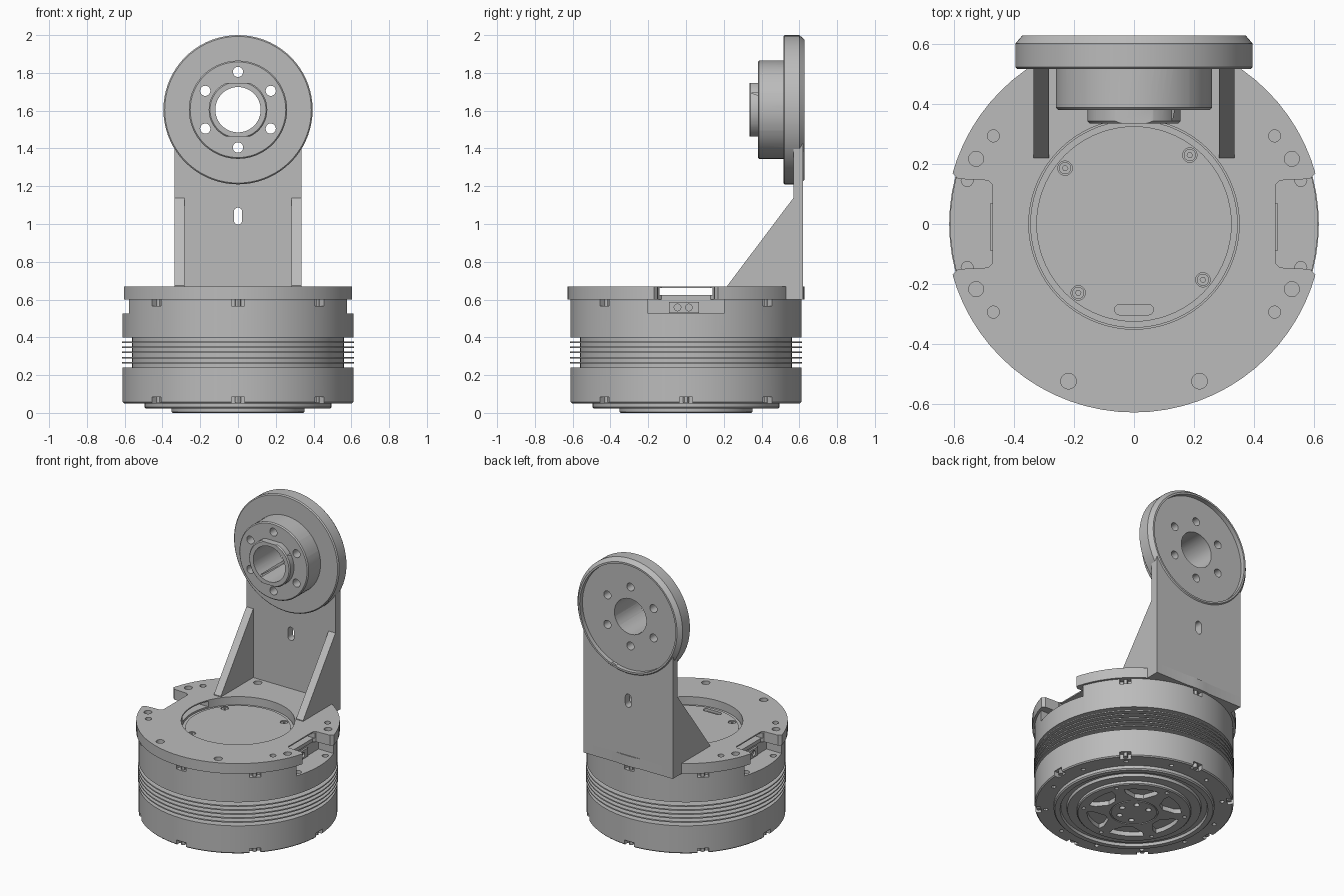
import bpy, bmesh
from math import cos, sin, pi, radians
from mathutils import Matrix

if "Cube" in bpy.data.objects:
    bpy.data.objects.remove(bpy.data.objects["Cube"])

grey = bpy.data.materials.new("machined grey")
grey.use_nodes = True
grey.diffuse_color = (0.5, 0.5, 0.5, 1)
grey.node_tree.nodes["Principled BSDF"].inputs["Base Color"].default_value = (0.5, 0.5, 0.5, 1)

HEAD_Z = 1.605
TO_Y = Matrix.Translation((0, 0, HEAD_Z)) @ Matrix.Rotation(pi / 2, 4, 'X')  # height h becomes y = -h


def new_object(name, bm, matrix=Matrix()):
    bmesh.ops.recalc_face_normals(bm, faces=bm.faces)
    bm.transform(matrix)
    mesh = bpy.data.meshes.new(name)
    bm.to_mesh(mesh)
    bm.free()
    obj = bpy.data.objects.new(name, mesh)
    bpy.context.scene.collection.objects.link(obj)
    return obj


def lathe(name, profile, matrix=Matrix(), steps=72):
    """Spin a closed (radius, height) profile round the z axis."""
    bm = bmesh.new()
    verts = [bm.verts.new((r, 0, h)) for r, h in profile]
    edges = [bm.edges.new((a, b)) for a, b in zip(verts, verts[1:] + verts[:1])]
    bmesh.ops.spin(bm, geom=verts + edges, cent=(0, 0, 0), axis=(0, 0, 1),
                   angle=2 * pi, steps=steps, use_merge=True)
    bmesh.ops.remove_doubles(bm, verts=bm.verts, dist=1e-5)
    # the profile's own line along the axis leaves loose wire behind
    bmesh.ops.delete(bm, geom=[e for e in bm.edges if not e.link_faces], context='EDGES')
    return new_object(name, bm, matrix)


def prism(name, points, low, high, matrix=Matrix()):
    """Extrude a flat outline from one height to another."""
    bm = bmesh.new()
    face = bm.faces.new([bm.verts.new((x, y, low)) for x, y in points])
    out = bmesh.ops.extrude_face_region(bm, geom=[face])
    top = [v for v in out["geom"] if isinstance(v, bmesh.types.BMVert)]
    bmesh.ops.translate(bm, verts=top, vec=(0, 0, high - low))
    return new_object(name, bm, matrix)


def cylinder(name, r, low, high, x=0, y=0, matrix=Matrix(), sides=20):
    ring = [(x + r * cos(2 * pi * i / sides), y + r * sin(2 * pi * i / sides)) for i in range(sides)]
    return prism(name, ring, low, high, matrix)


def box(name, x, y, z, matrix=Matrix()):
    return prism(name, [(x[0], y[0]), (x[1], y[0]), (x[1], y[1]), (x[0], y[1])], z[0], z[1], matrix)


def slot(name, width, height, x, y, low, high, matrix=Matrix()):
    """Rounded slot, longer along its second direction."""
    r, half = width / 2, height / 2 - width / 2
    pts = [(x + r * cos(i * pi / 8), y + half + r * sin(i * pi / 8)) for i in range(9)]
    pts += [(x - r * cos(i * pi / 8), y - half - r * sin(i * pi / 8)) for i in range(9)]
    return prism(name, pts, low, high, matrix)


def combine(target, others, operation='DIFFERENCE'):
    for other in others:
        mod = target.modifiers.new("bool", 'BOOLEAN')
        mod.operation, mod.solver, mod.object = operation, 'EXACT', other
    bpy.context.view_layer.update()
    graph = bpy.context.evaluated_depsgraph_get()
    mesh = bpy.data.meshes.new_from_object(target.evaluated_get(graph))
    target.modifiers.clear()
    target.data = mesh
    for other in others:
        bpy.data.objects.remove(other)


def polar(r, deg):
    return r * cos(radians(deg)), r * sin(radians(deg))


parts = []

# Motor housing with cooling fins
profile = [(0, 0.05), (0.605, 0.05), (0.612, 0.057), (0.612, 0.24), (0.56, 0.24)]
for i in range(5):
    z = 0.262 + i * 0.027
    profile += [(0.56, z), (0.615, z), (0.615, z + 0.008), (0.56, z + 0.008)]
profile += [(0.56, 0.4), (0.612, 0.4), (0.612, 0.6), (0, 0.6)]
housing = lathe("motor_housing", profile)
cuts = [box("cut", (s * 0.465, s * 0.7), (-0.2, 0.2), (0.525, 0.7)) for s in (-1, 1)]
for i in range(8):
    turn = Matrix.Rotation(i * pi / 4, 4, 'Z')
    cuts.append(box("cut", (0.575, 0.7), (-0.035, 0.035), (0.0, 0.083), turn))
    if i % 4:
        cuts.append(box("cut", (0.575, 0.7), (-0.035, 0.035), (0.565, 0.7), turn))
for i in range(12):
    cuts.append(cylinder("cut", 0.014, 0.0, 0.08, *polar(0.545, 15 + i * 30), sides=12))
for sx in (-1, 1):
    for sy in (-1, 1):
        cuts.append(cylinder("cut", 0.02, 0.49, 0.56, sx * 0.555, sy * 0.145, sides=16))
combine(housing, cuts)
parts.append(housing)

# Small screw posts in the rim notches
for i in range(8):
    x, y = polar(0.588, i * 45)
    parts.append(cylinder("rim_post_low", 0.015, 0.055, 0.084, x, y, sides=12))
    if i % 4:
        parts.append(cylinder("rim_post_high", 0.015, 0.563, 0.6, x, y, sides=12))

# Side connectors with two sockets each
for side, s in (("left", 1), ("right", -1)):
    plug = box("connector_" + side, (s * 0.42, s * 0.478), (-0.09, 0.07), (0.53, 0.587))
    across = Matrix.Rotation(s * pi / 2, 4, 'Y')
    combine(plug, [cylinder("cut", 0.018, 0.45, 0.6, -s * 0.558, y, across, 16) for y in (-0.045, 0.015)])
    parts.append(plug)

# Output rotor on the underside
rotor = lathe("output_rotor", [
    (0, 0), (0.345, 0), (0.352, 0.006), (0.352, 0.022), (0.41, 0.022), (0.415, 0.04),
    (0.45, 0.04), (0.455, 0.022), (0.487, 0.022), (0.495, 0.03), (0.495, 0.06), (0, 0.06)])
cuts = [lathe("cut", [(0.14, -0.02), (0.148, -0.02), (0.148, 0.006), (0.14, 0.006)])]
for i in range(6):
    a = i * 60
    window = [polar(0.29, a + d) for d in (-22, -11, 0, 11, 22)]
    window += [polar(0.25, a + 22), polar(0.18, a + 9), polar(0.18, a - 9), polar(0.25, a - 22)]
    cuts.append(prism("cut", window, -0.02, 0.03))
    cuts.append(cylinder("cut", 0.018, -0.02, 0.02, *polar(0.095, a), sides=16))
    cuts.append(cylinder("cut", 0.013, -0.02, 0.02, *polar(0.315, a + 30), sides=12))
combine(rotor, cuts)
parts.append(rotor)

# Recessed top cover with four screws and a slot
cover = lathe("top_cover", [(0, 0.59), (0.345, 0.59), (0.345, 0.617), (0.325, 0.617), (0.325, 0.622), (0, 0.622)])
lie = Matrix.Rotation(pi / 2, 4, 'Z')
cuts = [slot("cut", 0.035, 0.13, -0.285, 0, 0.605, 0.7, lie)]
screws = [polar(0.295, 51 + i * 90) for i in range(4)]
cuts += [cylinder("cut", 0.024, 0.605, 0.7, x, y) for x, y in screws]
combine(cover, cuts)
parts.append(cover)
for x, y in screws:
    screw = cylinder("cover_screw", 0.02, 0.6, 0.618, x, y)
    combine(screw, [cylinder("cut", 0.009, 0.61, 0.7, x, y, sides=6)])
    parts.append(screw)

# Mounting plate with side notches and bolt holes
plate = lathe("mounting_plate", [(0.35, 0.6), (0.627, 0.6), (0.627, 0.67), (0.35, 0.67)])
combine(plate, [box("foot", (-0.335, 0.335), (0.45, 0.62), (0.6, 0.67))], 'UNION')
cuts = [box("cut", (-0.7, 0.7), (-0.14, 0.14), (0.625, 0.662))]
for s in (-1, 1):
    outline = [(0.47, -0.13), (0.485, -0.145), (0.585, -0.15), (0.61, -0.175), (0.7, -0.175)]
    outline += [(x, -y) for x, y in reversed(outline)]
    cuts.append(prism("cut", [(s * x, y) for x, y in outline], 0.5, 0.8))
    for x, y, r in ((0.525, 0.217, 0.025), (0.468, 0.293, 0.02), (0.218, 0.523, 0.026)):
        cuts += [cylinder("cut", r, 0.605, 0.8, s * x, t * y) for t in (-1, 1)]
combine(plate, cuts)
parts.append(plate)

# Upright wall and round head, joined and drilled
head = lathe("bracket_head", [
    (0, -0.627), (0.372, -0.627), (0.395, -0.6), (0.395, -0.522), (0.388, -0.515), (0, -0.515)], TO_Y)
wall = prism("wall", [(-0.335, 0.6 - HEAD_Z), (0.335, 0.6 - HEAD_Z), (0.335, 0), (-0.335, 0)],
             -0.62, -0.568, TO_Y)
boss = lathe("boss", [(0, -0.55), (0.26, -0.55), (0.26, -0.387), (0.253, -0.38), (0, -0.38)], TO_Y)
hub = lathe("hub", [(0, -0.42), (0.155, -0.42), (0.155, -0.342), (0.148, -0.335), (0, -0.335)], TO_Y)
combine(hub, [box("cut", (-0.3, 0.3), (s * 0.142, s * 0.3), (-0.38, -0.2), TO_Y) for s in (-1, 1)])
combine(head, [wall, boss, hub], 'UNION')
cuts = [cylinder("cut", 0.36, -0.8, -0.597, 0, 0, TO_Y, 72),
        cylinder("cut", 0.12, -0.8, 0, 0, 0, TO_Y, 48),
        slot("cut", 0.045, 0.09, 0, 1.042 - HEAD_Z, -0.8, 0, TO_Y)]
cuts += [cylinder("cut", 0.027, -0.8, 0, *polar(0.2, 30 + i * 60), TO_Y) for i in range(6)]
combine(head, cuts)
parts.append(head)

# Triangular side ribs
SIDEWAYS = Matrix(((0, 0, 1, 0), (1, 0, 0, 0), (0, 1, 0, 0), (0, 0, 0, 1)))
for side, s in (("left", 1), ("right", -1)):
    outline = [(0.22, 0.66), (0.22, 0.675), (0.57, 1.14), (0.575, 1.14), (0.575, 0.66)]
    parts.append(prism("rib_" + side, outline, s * 0.283, s * 0.335, SIDEWAYS))

# Shared material and shading
bpy.ops.object.select_all(action='DESELECT')
for obj in parts:
    obj.data.materials.clear()
    obj.data.materials.append(grey)
    obj.select_set(True)
bpy.context.view_layer.objects.active = parts[0]
bpy.ops.object.shade_smooth_by_angle(angle=radians(30))
